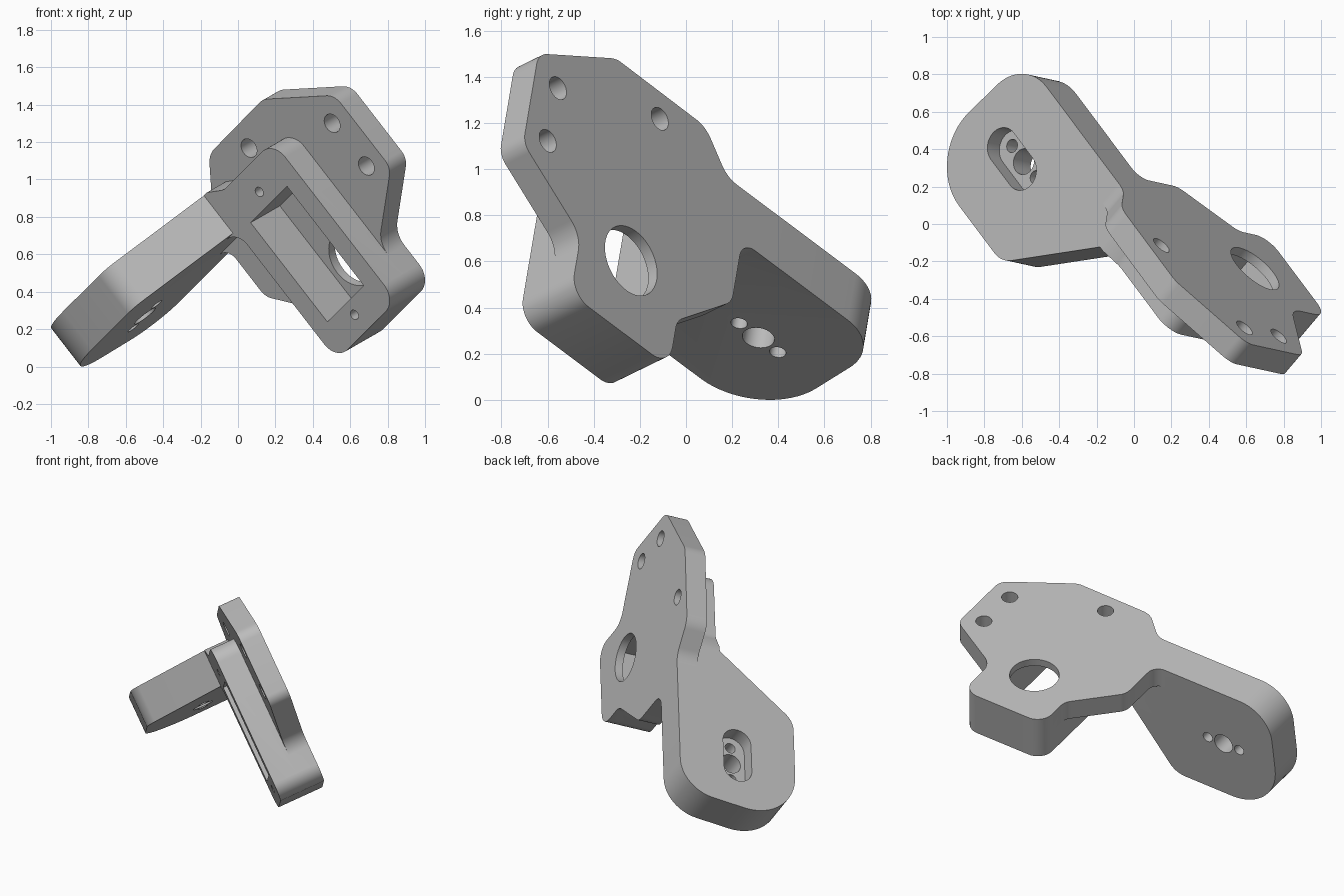
import bpy, bmesh, math
from mathutils import Matrix, Vector

if "Cube" in bpy.data.objects:
    bpy.data.objects.remove(bpy.data.objects["Cube"], do_unlink=True)

# Bracket directions: V = arm thickness, U = along the arm, W = plate thickness
W = Vector((0.606, 0.715, 0.348)).normalized()
V = Vector((0.606, -0.133, -0.784))
V = (V - W * V.dot(W)).normalized()
U = W.cross(V)


def rounded(corners, steps=10):
    """Turn (a, b, radius) corners into an outline with filleted corners."""
    out = []
    for i, (a, b, r) in enumerate(corners):
        p = Vector((a, b))
        if r == 0:
            out.append(p)
            continue
        d1 = (Vector(corners[i - 1][:2]) - p).normalized()
        d2 = (Vector(corners[(i + 1) % len(corners)][:2]) - p).normalized()
        half = d1.angle(d2) / 2
        centre = p + (d1 + d2).normalized() * (r / math.sin(half))
        start = p + d1 * (r / math.tan(half)) - centre
        end = p + d2 * (r / math.tan(half)) - centre
        turn = start.angle_signed(end)
        for k in range(steps + 1):
            out.append(centre + Matrix.Rotation(-turn * k / steps, 2) @ start)
    return out


def circle(a, b, r, n=40):
    return [Vector((a + r * math.cos(math.tau * k / n), b + r * math.sin(math.tau * k / n)))
            for k in range(n)]


def prism(name, outline, lo, hi, along):
    """Extrude an outline: (u, v) along w, or (u, w) along v."""
    bm = bmesh.new()

    def place(p, h):
        return (p.y, p.x, h) if along == "w" else (h, p.x, p.y)
    bottom = bm.faces.new([bm.verts.new(place(p, lo)) for p in outline])
    ext = bmesh.ops.extrude_face_region(bm, geom=[bottom])
    shift = Vector((0, 0, hi - lo)) if along == "w" else Vector((hi - lo, 0, 0))
    bmesh.ops.translate(bm, vec=shift,
                        verts=[g for g in ext["geom"] if isinstance(g, bmesh.types.BMVert)])
    bmesh.ops.recalc_face_normals(bm, faces=bm.faces)
    mesh = bpy.data.meshes.new(name)
    bm.to_mesh(mesh)
    bm.free()
    ob = bpy.data.objects.new(name, mesh)
    bpy.context.collection.objects.link(ob)
    return ob


def combine(target, other, operation):
    mod = target.modifiers.new(operation, "BOOLEAN")
    mod.operation, mod.solver, mod.object = operation, "EXACT", other
    bpy.context.view_layer.objects.active = target
    bpy.ops.object.modifier_apply(modifier=mod.name)
    bpy.data.objects.remove(other, do_unlink=True)


BACK, FACE, FRONT = 0.449, 0.304, 0.137      # plate back, plate front, housing front
TOP, UNDER = -0.83, -0.573                   # arm top and underside

# Mounting plate
bracket = prism("bracket", rounded([
    (-1.54, -0.744, 0.1), (-1.10, -1.005, 0.12), (-0.535, -1.0, 0.14), (-0.363, TOP, 0.14),
    (-0.05, TOP, 0), (-0.05, UNDER, 0), (-0.22, UNDER, 0.08), (-0.22, -0.236, 0.1),
    (-0.51, 0.056, 0.1), (-0.51, 0.315, 0.11), (-1.13, 0.315, 0.11),
    (-1.13, -0.005, 0.14), (-1.54, -0.25, 0.09)]), FACE, BACK, "w")

# Side arm with rounded end
arm = prism("arm", rounded([
    (-0.51, BACK, 0), (0.67, BACK, 0.25), (0.755, -0.378, 0.34),
    (-0.06, -0.378, 0.15), (-0.51, 0.175, 0)], 16), TOP, UNDER, "v")
combine(bracket, arm, "UNION")

# Raised housing, blended into the arm
housing = prism("housing", rounded([
    (-1.13, -0.775, 0.11), (-0.62, -0.775, 0.1), (-0.51, TOP, 0), (-0.40, TOP, 0),
    (-0.40, UNDER, 0), (-0.51, UNDER, 0.1), (-0.51, 0.315, 0.11),
    (-1.13, 0.315, 0.11)]), FRONT, 0.42, "w")
combine(bracket, housing, "UNION")

# Pocket and shaft hole
pocket = rounded([(-1.008, -0.546, 0), (-0.63, -0.546, 0), (-0.63, 0.13, 0), (-1.008, 0.13, 0)])
combine(bracket, prism("pocket", pocket, 0, 0.395, "w"), "DIFFERENCE")
combine(bracket, prism("shaft_hole", circle(-0.825, -0.068, 0.162, 64), 0.3, 0.6, "w"), "DIFFERENCE")

# Plate bolt holes and housing screw holes
for u, v in ((-0.798, -0.870), (-1.398, -0.646), (-1.405, -0.350)):
    combine(bracket, prism("bolt_hole", circle(u, v, 0.053), 0.2, 0.6, "w"), "DIFFERENCE")
for v in (-0.631, 0.207):
    combine(bracket, prism("screw_hole", circle(-0.82, v, 0.027), 0, 0.35, "w"), "DIFFERENCE")

# Arm slot with three holes through its floor
mid_u, mid_w, reach = 0.314, 0.034, 0.1
slot = rounded([(mid_u + s * 2 * reach, mid_w + t * reach, reach * 0.999)
                for s, t in ((-1, -1), (1, -1), (1, 1), (-1, 1))], 12)
combine(bracket, prism("slot", slot, -1.1, -0.725, "v"), "DIFFERENCE")
for offset, r in ((-0.122, 0.036), (0, 0.07), (0.122, 0.036)):
    combine(bracket, prism("arm_hole", circle(mid_u + offset, mid_w, r), -0.78, -0.4, "v"), "DIFFERENCE")

# Turn into place, centre and stand on the ground
mesh = bracket.data
mesh.transform(Matrix((V, U, W)).transposed().to_4x4())
low = [min(p.co[i] for p in mesh.vertices) for i in range(3)]
high = [max(p.co[i] for p in mesh.vertices) for i in range(3)]
mesh.transform(Matrix.Translation((-(low[0] + high[0]) / 2, -(low[1] + high[1]) / 2, -low[2])))

# Grey metal
grey = bpy.data.materials.new("grey_metal")
grey.use_nodes = True
colour = (0.5, 0.5, 0.5, 1)
grey.diffuse_color = colour
grey.node_tree.nodes["Principled BSDF"].inputs["Base Color"].default_value = colour
mesh.materials.clear()
mesh.materials.append(grey)

bpy.ops.object.select_all(action="DESELECT")
bracket.select_set(True)
bpy.context.view_layer.objects.active = bracket
bpy.ops.object.shade_smooth_by_angle(angle=math.radians(30))
